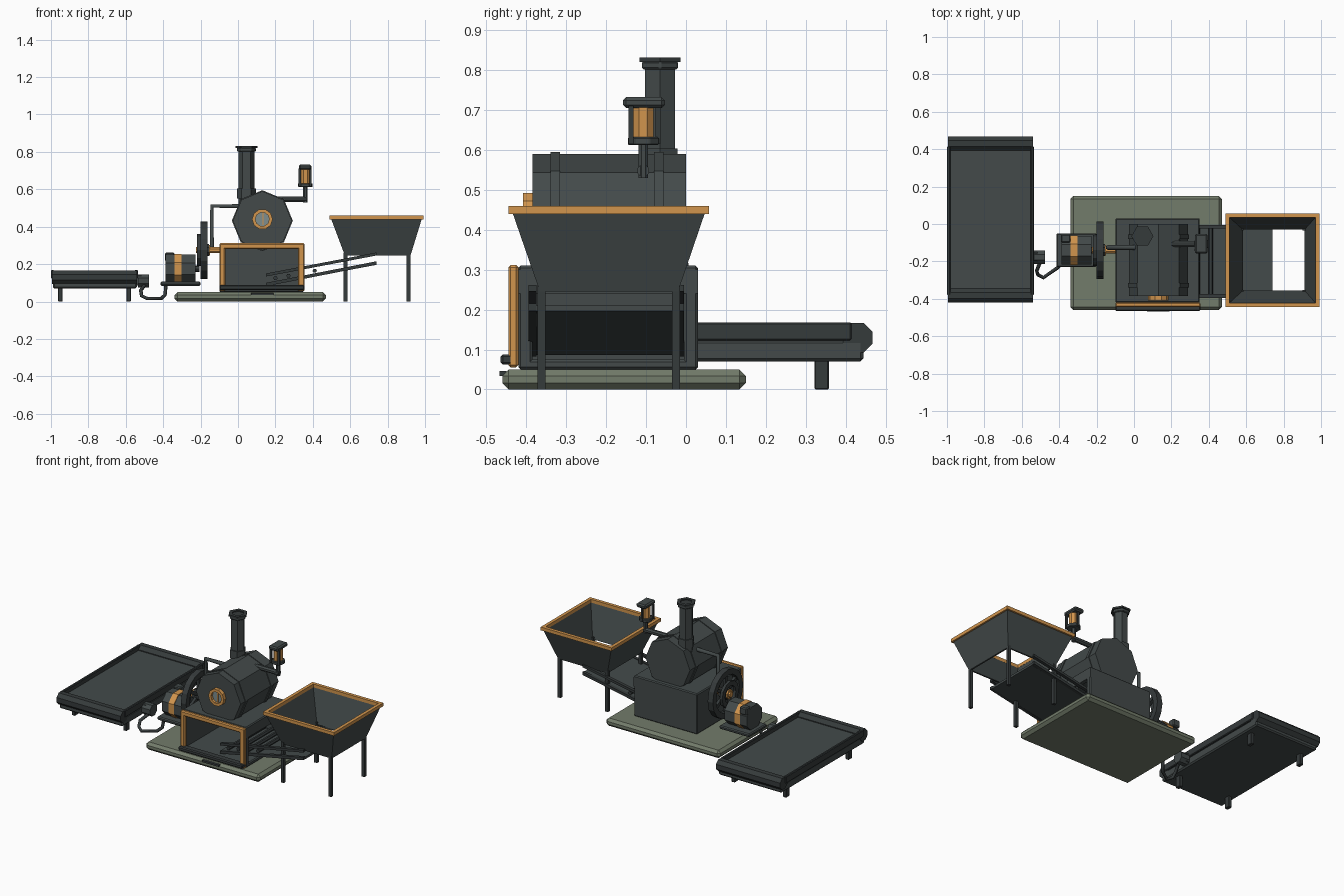
import bpy, bmesh, math
from mathutils import Vector

if "Cube" in bpy.data.objects:
    bpy.data.objects.remove(bpy.data.objects["Cube"])


def material(name, rgb):
    m = bpy.data.materials.new(name)
    m.diffuse_color = (*rgb, 1)
    m.use_nodes = True
    m.node_tree.nodes["Principled BSDF"].inputs["Base Color"].default_value = m.diffuse_color
    return m


STEEL = material("dark_steel", (0.056, 0.068, 0.068))
IRON = material("black_iron", (0.036, 0.043, 0.044))
BRASS = material("brass", (0.64, 0.30, 0.075))
STONE = material("olive_stone", (0.17, 0.20, 0.145))
GLASS = material("grey_glass", (0.21, 0.27, 0.27))


def finish(name, bm, mat, bevel=0):
    bmesh.ops.recalc_face_normals(bm, faces=bm.faces)
    me = bpy.data.meshes.new(name)
    bm.to_mesh(me)
    bm.free()
    ob = bpy.data.objects.new(name, me)
    bpy.context.collection.objects.link(ob)
    me.materials.append(mat)
    if bevel:
        b = ob.modifiers.new("bevel", 'BEVEL')
        b.width, b.segments = bevel, 1
    return ob


def box(name, x, y, z, mat, bevel=0):
    """Box from (min, max) pairs."""
    bm = bmesh.new()
    bmesh.ops.create_cube(bm, size=1)
    for v in bm.verts:
        v.co = [(r[0] + r[1]) / 2 + c * (r[1] - r[0]) for r, c in zip((x, y, z), v.co)]
    return finish(name, bm, mat, bevel)


def loft(name, rings, mat, bevel=0, loop=False):
    """Skin a list of equal point rings; caps the ends unless looped."""
    bm = bmesh.new()
    vs = [[bm.verts.new(p) for p in r] for r in rings]
    n = len(vs[0])
    for a, b in zip(vs, vs[1:] + ([vs[0]] if loop else [])):
        for i in range(n):
            bm.faces.new((a[i], a[(i + 1) % n], b[(i + 1) % n], b[i]))
    if not loop:
        bm.faces.new(vs[0])
        bm.faces.new(vs[-1])
    return finish(name, bm, mat, bevel)


def ring(c, axis, r, n, start=0.0):
    """Polygon of n points around an axis; start angle in degrees."""
    u, w = [i for i in range(3) if i != axis]
    pts = []
    for i in range(n):
        a = math.radians(start) + 2 * math.pi * i / n
        p = list(c)
        p[u] += r * math.cos(a)
        p[w] += r * math.sin(a)
        pts.append(p)
    return pts


def rod(name, c, axis, lo, hi, r, n, mat, start=0.0, bevel=0):
    def at(t):
        p = list(c)
        p[axis] = t
        return ring(p, axis, r, n, start)
    return loft(name, [at(lo), at(hi)], mat, bevel)


def tube(name, c, axis, lo, hi, r_in, r_out, n, mat, start=0.0):
    prof = [(lo, r_in), (lo, r_out), (hi, r_out), (hi, r_in)]
    rings = []
    for t, r in prof:
        p = list(c)
        p[axis] = t
        rings.append(ring(p, axis, r, n, start))
    return loft(name, rings, mat, loop=True)


def pipe(name, pts, r, mat):
    cu = bpy.data.curves.new(name, 'CURVE')
    cu.dimensions, cu.bevel_depth, cu.bevel_resolution = '3D', r, 1
    cu.use_fill_caps = True
    s = cu.splines.new('POLY')
    s.points.add(len(pts) - 1)
    for p, q in zip(s.points, pts):
        p.co = (*q, 1)
    ob = bpy.data.objects.new(name, cu)
    bpy.context.collection.objects.link(ob)
    cu.materials.append(mat)


def rect(x, y, z):
    return [(x[0], y[0], z), (x[1], y[0], z), (x[1], y[1], z), (x[0], y[1], z)]


def slab(name, y, x, z0, z1, t, mat):
    """Sloped bar: top edge runs from z0 to z1 over x, thickness t."""
    return loft(name, [[(x[0], v, z0 - t), (x[1], v, z1 - t), (x[1], v, z1), (x[0], v, z0)]
                       for v in y], mat)


# base
box("base_slab", (-.34, .47), (-.46, .15), (0, .05), STONE, .016)
box("base_step", (.07, .19), (-.467, -.45), (.034, .046), IRON)

# firebox, open at the front and right
box("firebox_left_wall", (-.1, -.075), (-.42, .03), (.05, .31), STEEL, .006)
box("firebox_back_wall", (-.1, .35), (.005, .03), (.05, .31), STEEL, .006)
box("firebox_top", (-.1, .35), (-.42, .03), (.285, .31), STEEL, .006)
box("firebox_floor", (-.1, .35), (-.42, .03), (.05, .075), STEEL, .006)
for n, y in (("front", (-.42, -.385)), ("back", (-.005, .03))):
    box(f"firebox_{n}_post", (.32, .35), y, (.05, .31), STEEL, .006)
box("firebox_side_lintel", (.325, .35), (-.42, .03), (.24, .3), STEEL)

# brass front frame
box("frame_left", (-.1, -.068), (-.445, -.42), (.055, .31), BRASS, .006)
box("frame_right", (.32, .355), (-.445, -.42), (.055, .31), BRASS, .006)
box("frame_top", (-.1, .355), (-.445, -.42), (.28, .312), BRASS, .006)
box("frame_sill", (-.1, .355), (-.465, -.42), (.062, .088), IRON, .006)

# feed chute
slab("chute_bed", (-.375, -.025), (.15, .74), .1, .21, .014, STEEL)
for n, y in (("front", -.385), ("back", -.015)):
    slab(f"chute_{n}_lower_rail", (y - .01, y + .01), (.15, .74), .1, .215, .018, IRON)
    slab(f"chute_{n}_upper_rail", (y - .01, y + .01), (.15, .74), .15, .262, .016, IRON)
for i in range(4):
    x = .2 + .07 * i
    rod(f"chute_roller_{i}", (x, 0, .125 + (x - .2) * .187), 1, -.385, -.015, .012, 6, IRON)

# boiler with bands and porthole
B = (.13, 0, .432)
rod("boiler", B, 1, -.385, 0, .158, 8, STEEL, 90)
for i, y in enumerate((-.328, -.068)):
    tube(f"boiler_band_{i}", B, 1, y - .012, y + .012, .15, .163, 8, STEEL, 90)
tube("porthole_ring", (.13, 0, .44), 1, -.408, -.38, .037, .055, 10, BRASS)
rod("porthole_glass", (.13, 0, .44), 1, -.392, -.38, .04, 10, GLASS)
box("porthole_bar", (.13, .137), (-.397, -.385), (.41, .475), BRASS)

# chimney
C = (.045, -.065, 0)
rod("chimney_shaft", C, 2, .5, .81, .043, 6, STEEL)
rod("chimney_collar", C, 2, .55, .603, .05, 6, STEEL)
rod("chimney_cap", C, 2, .802, .822, .052, 6, STEEL, 0, .004)
tube("chimney_rim", C, 2, .82, .831, .036, .059, 6, IRON)
rod("chimney_flue", C, 2, .81, .824, .038, 6, IRON)

# lantern whistle on its pipe
W = (.36, -.107, 0)
rod("whistle_arm", (0, -.107, .548), 0, .2, .37, .016, 8, STEEL, 22.5)
rod("whistle_stem", W, 2, .53, .62, .013, 8, STEEL, 22.5)
rod("whistle_plate", W, 2, .612, .632, .042, 8, STEEL, 22.5, .003)
rod("whistle_core", W, 2, .63, .71, .028, 8, BRASS, 22.5)
box("whistle_cap", (.325, .393), (-.158, -.053), (.705, .732), STEEL, .008)
for i, (x, y) in enumerate(((.33, -.138), (.388, -.138), (.36, -.07))):
    box(f"whistle_post_{i}", (x - .006, x + .006), (y - .006, y + .006), (.615, .71), IRON)

# steam pipe to the flywheel
pipe("steam_pipe", [(.03, -.125, .51), (-.14, -.125, .51), (-.14, -.125, .28)], .013, STEEL)

# flywheel
F = (0, -.14, .275)
tube("flywheel_rim", F, 0, -.2, -.163, .118, .154, 16, IRON)
rod("flywheel_hub", F, 0, -.205, -.155, .035, 8, IRON, 22.5)
rod("flywheel_axle", F, 0, -.225, -.1, .018, 8, BRASS, 22.5)
tube("flywheel_hub_ring", F, 0, -.215, -.15, .02, .03, 8, BRASS, 22.5)
for i in range(3):
    s = box(f"flywheel_spoke_{i}", (-.19, -.172), (-.011, .011), (-.13, .13), IRON)
    s.location = (0, F[1], F[2])
    s.rotation_euler.x = math.radians(60 * i)
tube("flywheel_pulley", F, 0, -.218, -.2, .055, .085, 12, IRON)

# generator
G = (0, -.14, .175)
rod("generator_body", G, 0, -.388, -.228, .082, 8, STEEL, 22.5)
tube("generator_band", G, 0, -.34, -.302, .075, .086, 8, BRASS, 22.5)
rod("generator_shaft", G, 0, -.235, -.205, .018, 8, IRON)
box("generator_plate", (-.415, -.2), (-.23, -.05), (.084, .106), STEEL, .006)
box("generator_terminal", (-.39, -.34), (-.1, -.055), (.215, .262), STEEL, .006)

# drive motor and cable
rod("drive_motor", (0, -.178, .11), 0, -.535, -.475, .038, 8, STEEL, 22.5)
box("drive_motor_bracket", (-.55, -.515), (-.2, -.15), (.085, .14), STEEL)
pipe("power_cable", [(-.5, -.2, .085), (-.52, -.25, .06), (-.515, -.27, .03), (-.485, -.287, .016),
                     (-.41, -.235, .016), (-.39, -.21, .035), (-.385, -.2, .09)], .01, IRON)

# output tray
box("tray_bed", (-.99, -.54), (-.4, .445), (.07, .125), STEEL, .008)
box("tray_floor", (-.985, -.545), (-.37, .41), (.115, .14), STEEL)
for n, x in (("left", (-1, -.982)), ("right", (-.553, -.535))):
    box(f"tray_{n}_rim", x, (-.38, .415), (.123, .168), IRON, .004)
for n, y in (("front", -.382), ("back", .43)):
    rod(f"tray_{n}_roller", (0, y, .13), 0, -.995, -.54, .04, 8, IRON, 22.5)
for x in (-.95, -.585):
    for y in (-.295, .34):
        box("tray_leg", (x - .012, x + .012), (y - .018, y + .018), (0, .08), IRON, .003)

# hopper
HX, HY = (.495, .985), (-.437, .05)
LX, LY = (.572, .922), (-.366, -.02)
inset = lambda r, d: (r[0] + d, r[1] - d)
loft("hopper_walls", [rect(LX, LY, .245), rect(HX, HY, .45),
                      rect(inset(HX, .01), inset(HY, .01), .45),
                      rect(inset(LX, .01), inset(LY, .01), .245)], STEEL, loop=True)
RX, RY = (.489, .992), (-.444, .057)
loft("hopper_rim", [rect(RX, RY, .439), rect(RX, RY, .46),
                    rect(inset(RX, .021), inset(RY, .021), .46),
                    rect(inset(RX, .021), inset(RY, .021), .439)], BRASS, loop=True)
for x in (.575, .912):
    for y in (-.362, -.025):
        box("hopper_leg", (x - .01, x + .01), (y - .01, y + .01), (0, .26), IRON)
